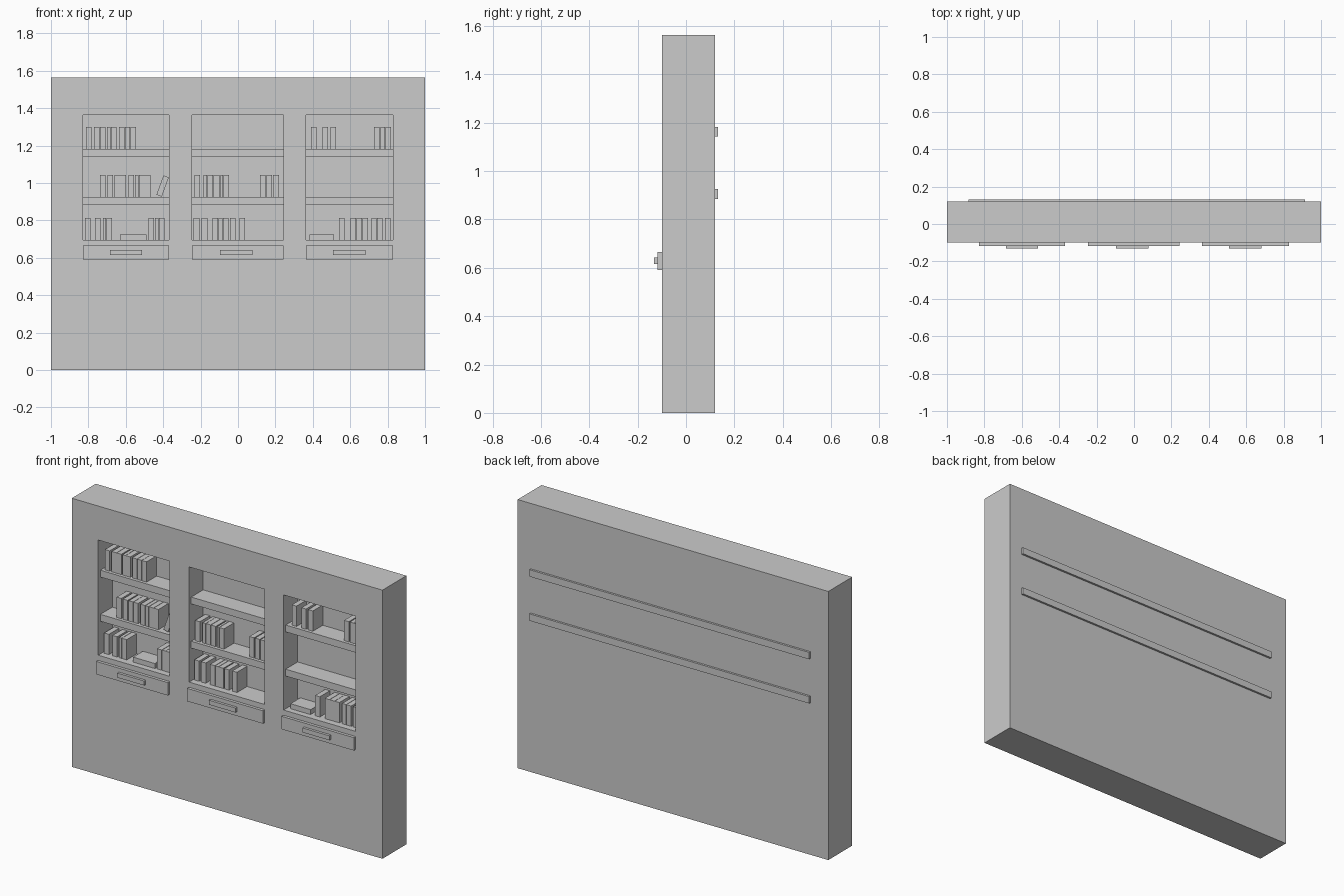
import bpy, math

if "Cube" in bpy.data.objects:
    bpy.data.objects.remove(bpy.data.objects["Cube"])


def box(name, x0, x1, y0, y1, z0, z1, tilt=0):
    """Axis-aligned block given by its limits, optionally tilted about y."""
    bpy.ops.mesh.primitive_cube_add(size=1, location=((x0 + x1) / 2, (y0 + y1) / 2, (z0 + z1) / 2))
    ob = bpy.context.object
    ob.name = name
    ob.scale = (x1 - x0, y1 - y0, z1 - z0)
    bpy.ops.object.transform_apply(location=False, rotation=False, scale=True)
    ob.rotation_euler.y = tilt
    return ob


FRONT, BACK = -0.10, 0.12
NICHES = [(-0.83, -0.37), (-0.245, 0.242), (0.363, 0.828)]
HANDLES = [(-0.685, -0.512), (-0.095, 0.077), (0.508, 0.681)]
FLOORS = {"low": 0.695, "mid": 0.925, "top": 1.182}

# wall block with three recessed niches
wall = box("wall", -1, 1, FRONT, BACK, 0, 1.563)
for a, b in NICHES:
    cutter = box("niche_cutter", a, b, FRONT - 0.05, 0.03, 0.695, 1.365)
    mod = wall.modifiers.new("niche", "BOOLEAN")
    mod.operation, mod.solver, mod.object = "DIFFERENCE", "EXACT", cutter
    bpy.context.view_layer.objects.active = wall
    bpy.ops.object.modifier_apply(modifier=mod.name)
    bpy.data.objects.remove(cutter, do_unlink=True)

# shelf boards run through the whole wall and show at the back
for level in ("mid", "top"):
    top = FLOORS[level]
    box("shelf_board", -0.885, 0.915, -0.08, 0.132, top - 0.04, top)

# drawer fronts with handles
for (a, b), (c, d) in zip(NICHES, HANDLES):
    box("drawer_front", a, b, -0.117, FRONT, 0.59, 0.665)
    box("drawer_handle", c, d, -0.132, -0.115, 0.616, 0.642)

# upright books: left edge of each book per shelf level
BOOKS = {
    "top": [-0.813, -0.77, -0.738, -0.70, -0.68, -0.637, -0.605, -0.575,
            0.39, 0.452, 0.495, 0.727, 0.763, 0.788],
    "mid": [-0.738, -0.697, -0.66, -0.63, -0.585, -0.552, -0.53, -0.499,
            -0.232, -0.184, -0.163, -0.13, -0.093, -0.077,
            0.117, 0.153, 0.188],
    "low": [-0.818, -0.765, -0.723, -0.703, -0.478, -0.445, -0.422,
            -0.237, -0.194, -0.136, -0.103, -0.081, -0.044, 0.007,
            0.54, 0.602, 0.634, 0.666, 0.714, 0.742, 0.785],
}
for level, edges in BOOKS.items():
    z = FLOORS[level]
    for i, x in enumerate(edges):
        gap = edges[i + 1] - x if i + 1 < len(edges) else 1
        box("book", x, x + min(0.03, gap - 0.002), -0.062, 0.031, z, z + 0.118)

# leaning book
box("leaning_book", -0.418, -0.388, -0.062, 0.03, 0.929, 1.039, math.radians(20))

# books lying flat
for a, b in ((-0.63, -0.49), (0.383, 0.513)):
    box("lying_book", a, b, -0.065, 0.025, 0.695, 0.724)
